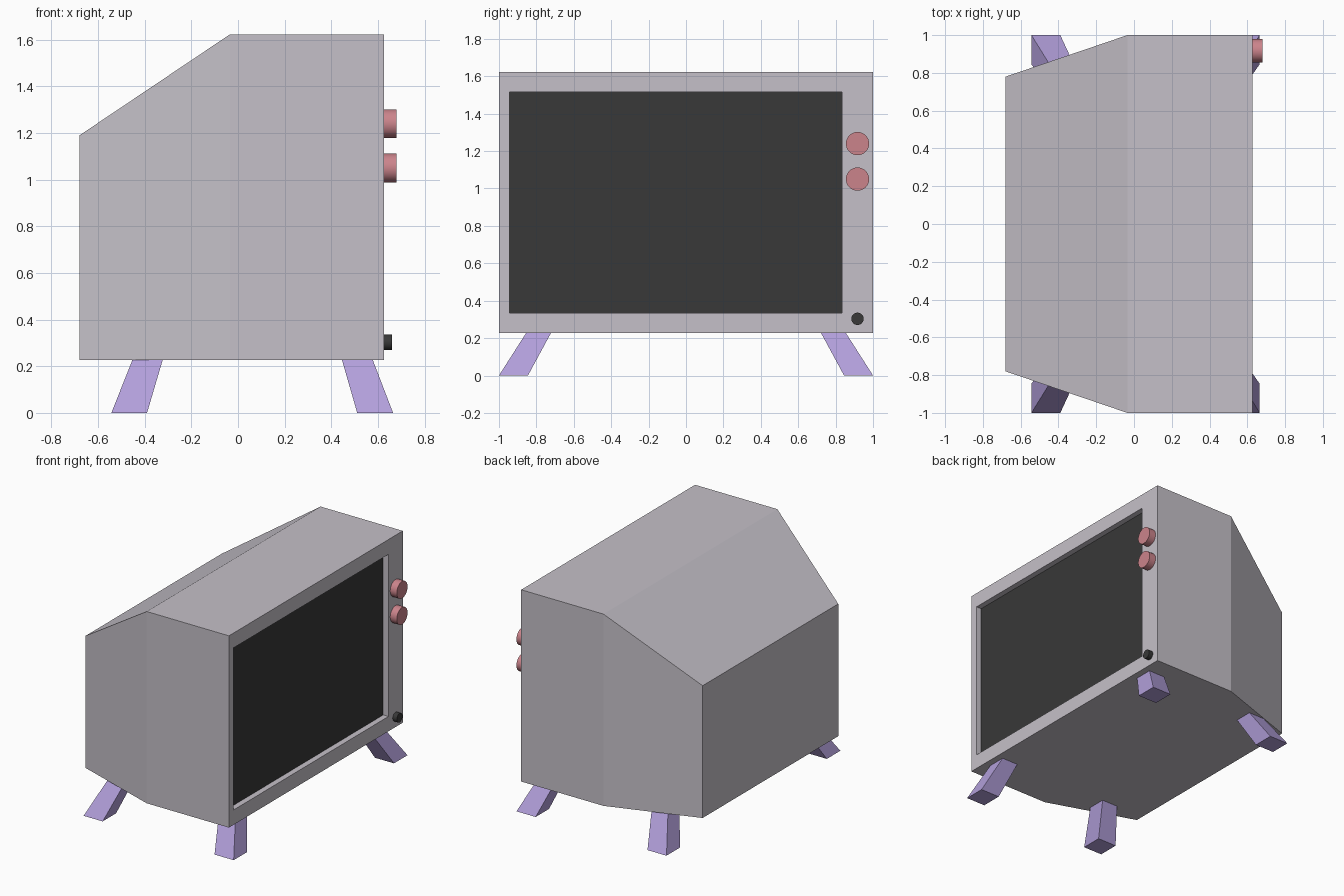
import bpy, bmesh, math

if "Cube" in bpy.data.objects:
    bpy.data.objects.remove(bpy.data.objects["Cube"])


def material(name, rgb):
    mat = bpy.data.materials.new(name)
    mat.diffuse_color = (*rgb, 1)
    mat.use_nodes = True
    mat.node_tree.nodes["Principled BSDF"].inputs["Base Color"].default_value = mat.diffuse_color
    return mat


SHELL = material("shell_grey", (0.56, 0.53, 0.58))
DARK = material("dark_grey", (0.04, 0.04, 0.04))
PINK = material("pink", (0.60, 0.23, 0.26))
PURPLE = material("purple", (0.45, 0.35, 0.71))


def x_rect(x, y0, y1, z0, z1):
    """Rectangle facing along x."""
    return [(x, y0, z0), (x, y1, z0), (x, y1, z1), (x, y0, z1)]


def z_rect(z, x0, x1, y0, y1):
    """Rectangle facing along z."""
    return [(x0, y0, z), (x1, y0, z), (x1, y1, z), (x0, y1, z)]


def loft(name, rings, mat, cap_start=True, cap_end=True):
    """Bridge a series of four-point rings into one mesh object."""
    bm = bmesh.new()
    loops = [[bm.verts.new(p) for p in ring] for ring in rings]
    for a, b in zip(loops, loops[1:]):
        for i in range(4):
            j = (i + 1) % 4
            bm.faces.new((a[i], a[j], b[j], b[i]))
    if cap_start:
        bm.faces.new(loops[0][::-1])
    if cap_end:
        bm.faces.new(loops[-1])
    if len(loops) > 1:
        bmesh.ops.recalc_face_normals(bm, faces=bm.faces)
    mesh = bpy.data.meshes.new(name)
    bm.to_mesh(mesh)
    bm.free()
    mesh.materials.append(mat)
    obj = bpy.data.objects.new(name, mesh)
    bpy.context.collection.objects.link(obj)
    return obj


def knob(name, y, z, radius, x_end, mat):
    """Round control standing out of the front panel."""
    x_start = FRONT - 0.005
    bpy.ops.mesh.primitive_cylinder_add(
        vertices=32, radius=radius, depth=x_end - x_start,
        location=((x_start + x_end) / 2, y, z), rotation=(0, math.pi / 2, 0))
    obj = bpy.context.object
    obj.name = name
    obj.data.materials.append(mat)
    bpy.ops.object.shade_smooth_by_angle()


FRONT, BEND, BACK = 0.627, -0.035, -0.68
BOTTOM, TOP = 0.227, 1.623
SCREEN_X = FRONT - 0.042
OPENING = (-0.945, 0.835, 0.335, 1.515)

# Cabinet: tapered back, straight front half, recessed screen opening
loft("cabinet", [
    x_rect(BACK, -0.78, 0.78, BOTTOM, 1.19),
    x_rect(BEND, -1, 1, BOTTOM, TOP),
    x_rect(FRONT, -1, 1, BOTTOM, TOP),
    x_rect(FRONT, *OPENING),
    x_rect(SCREEN_X, *OPENING),
], SHELL, cap_end=False)

# Screen panel at the bottom of the recess
loft("screen", [x_rect(SCREEN_X, *OPENING)], DARK, cap_start=False)

# Controls on the right of the screen
knob("upper_dial", 0.917, 1.24, 0.062, 0.68, PINK)
knob("lower_dial", 0.917, 1.05, 0.062, 0.68, PINK)
knob("power_button", 0.917, 0.303, 0.033, 0.66, DARK)

# Splayed legs: (outer foot, inner foot, outer top, inner top) along x
LEG_X = {"front": (0.665, 0.511, 0.578, 0.446),
         "rear": (-0.543, -0.39, -0.453, -0.323)}
for end, (fo, fi, to, ti) in LEG_X.items():
    for side, s in (("left", -1), ("right", 1)):
        loft(f"{end}_{side}_leg", [
            z_rect(0, fo, fi, s * 1.0, s * 0.845),
            z_rect(BOTTOM, to, ti, s * 0.855, s * 0.722),
        ], PURPLE)
